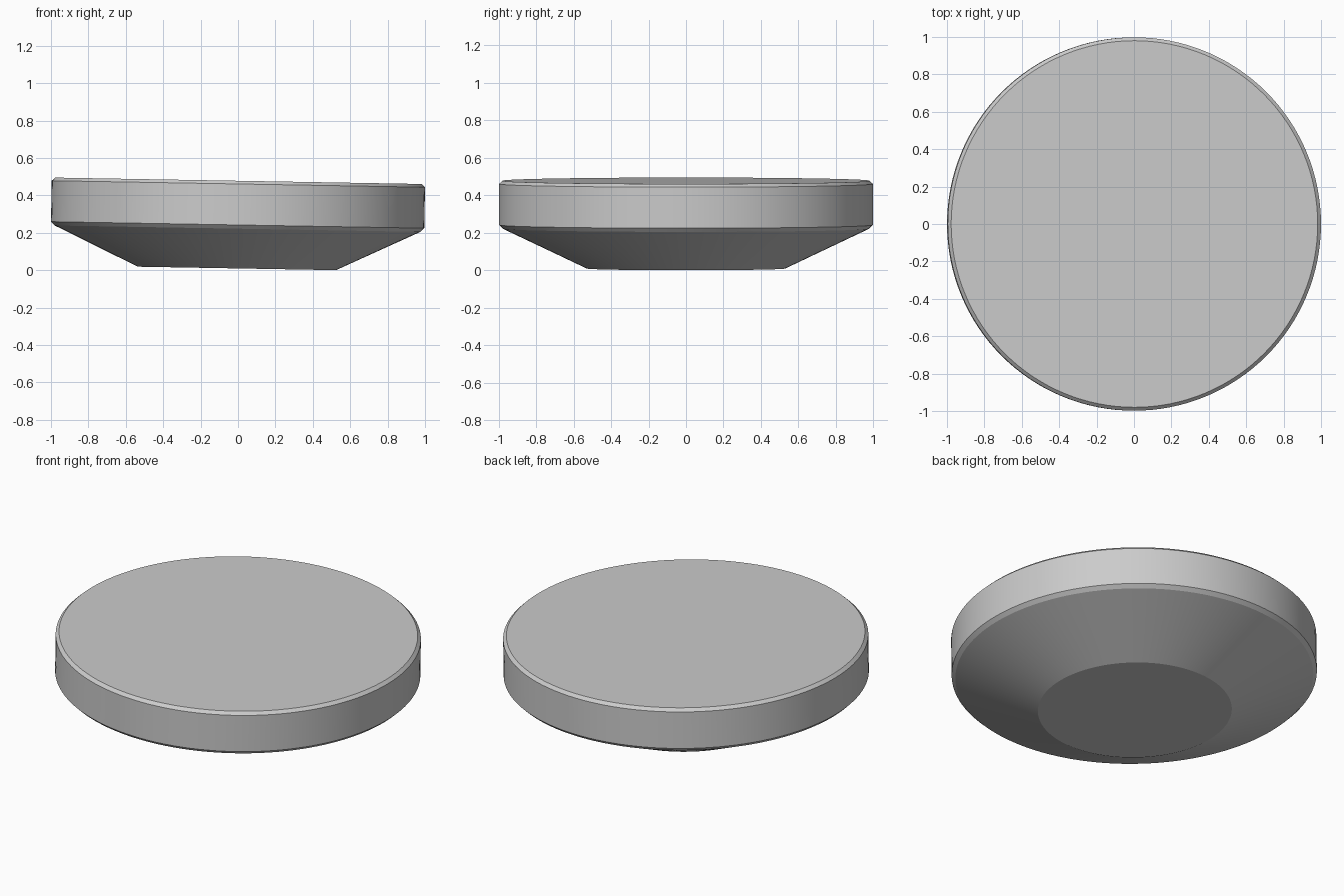
import bpy, bmesh, math
from mathutils import Matrix

if "Cube" in bpy.data.objects:
    bpy.data.objects.remove(bpy.data.objects["Cube"])

SEGMENTS = 128
TILT = math.radians(1)
MID_Z = 0.35

# Half profile (radius, height): base, flared underside, rim with bevelled edges, flat top
PROFILE = [(0.53, 0.0095), (0.978, 0.222), (0.998, 0.242), (0.998, 0.461), (0.98, 0.478)]


def lathe(name, profile):
    bm = bmesh.new()
    rings = []
    for r, z in profile:
        rings.append([bm.verts.new((r * math.cos(a), r * math.sin(a), z - MID_Z))
                      for a in (2 * math.pi * i / SEGMENTS for i in range(SEGMENTS))])
    for low, high in zip(rings, rings[1:]):
        for i in range(SEGMENTS):
            j = (i + 1) % SEGMENTS
            bm.faces.new((low[i], low[j], high[j], high[i]))
    bm.faces.new(rings[0][::-1])
    bm.faces.new(rings[-1])
    # The whole disc leans slightly to the right
    bm.transform(Matrix.Translation((0, 0, MID_Z)) @ Matrix.Rotation(TILT, 4, 'Y'))
    mesh = bpy.data.meshes.new(name)
    bm.to_mesh(mesh)
    bm.free()
    obj = bpy.data.objects.new(name, mesh)
    bpy.context.collection.objects.link(obj)
    return obj


# Tilted round disc with a tapered underside
disc = lathe("round_disc", PROFILE)
bpy.context.view_layer.objects.active = disc
disc.select_set(True)
bpy.ops.object.shade_smooth_by_angle(angle=math.radians(15))
